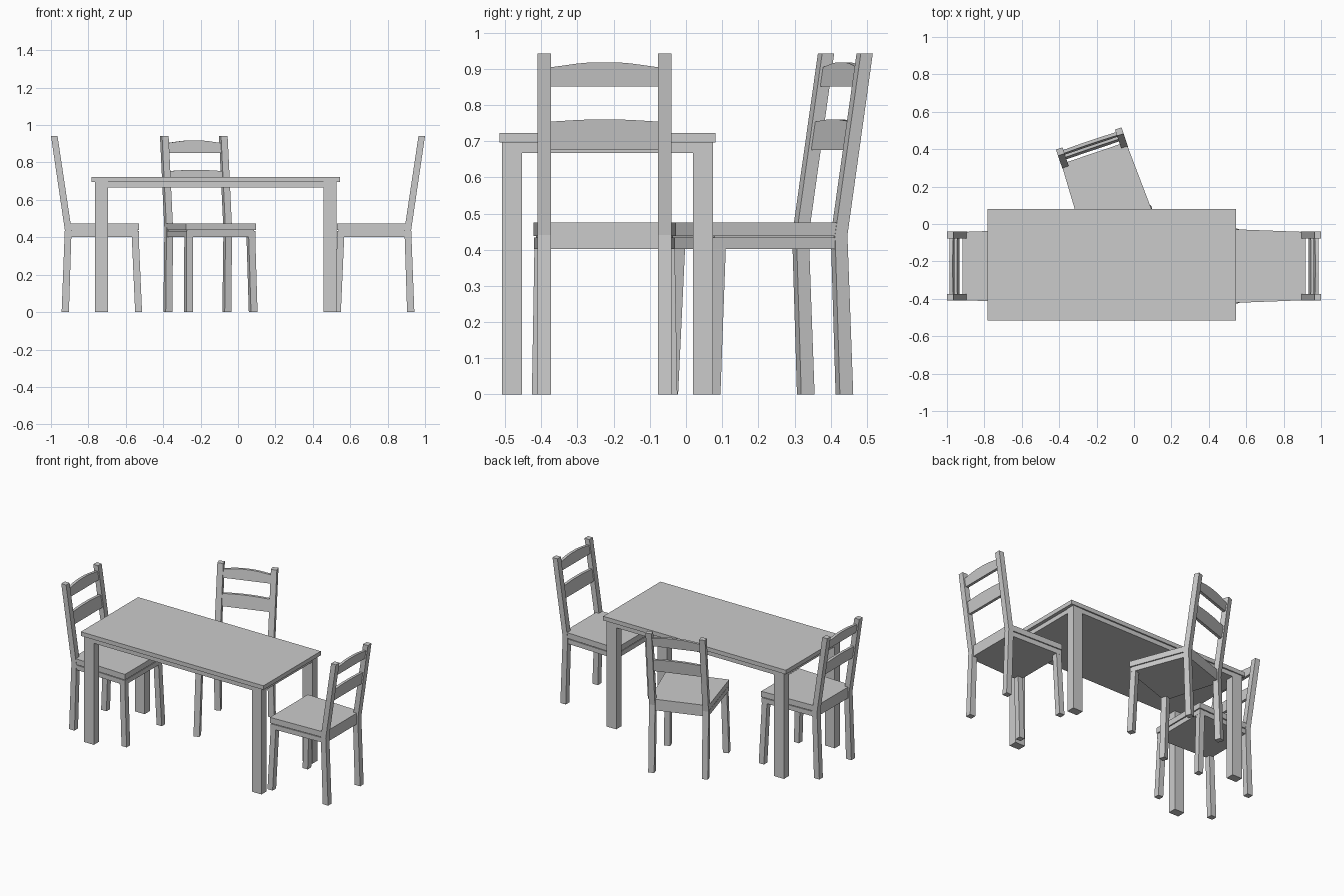
import bpy, bmesh, math
from mathutils import Matrix

if "Cube" in bpy.data.objects:
    bpy.data.objects.remove(bpy.data.objects["Cube"])


def loft(name, rings, mat=Matrix()):
    """Closed solid through a list of matching vertex rings."""
    bm = bmesh.new()
    rows = [[bm.verts.new(mat @ Matrix.Translation(p).translation) for p in r] for r in rings]
    n = len(rows[0])
    bm.faces.new(rows[0])
    bm.faces.new(rows[-1])
    for a, b in zip(rows, rows[1:]):
        for i in range(n):
            j = (i + 1) % n
            bm.faces.new((a[i], a[j], b[j], b[i]))
    bmesh.ops.recalc_face_normals(bm, faces=bm.faces)
    me = bpy.data.meshes.new(name)
    bm.to_mesh(me)
    bm.free()
    ob = bpy.data.objects.new(name, me)
    bpy.context.collection.objects.link(ob)
    return ob


def rect(x0, x1, y0, y1, z):
    return [(x0, y0, z), (x1, y0, z), (x1, y1, z), (x0, y1, z)]


def box(name, x0, x1, y0, y1, z0, z1):
    return loft(name, [rect(x0, x1, y0, y1, z0), rect(x0, x1, y0, y1, z1)])


def seat_plate(name, inset, z0, z1, mat):
    """Tapered plate, notched around the rear posts."""
    half = [(0.150, -0.082), (0.150, -0.100), (0.183 - inset, -0.100), (0.197 - inset, -0.472 + inset)]
    poly = half + [(-x, y) for x, y in reversed(half)]
    return loft(name, [[(x, y, z) for x, y in poly] for z in (z0, z1)], mat)


def post_y(z):
    """Back face of the raked rear post above the seat."""
    return -0.075 * (0.942 - z) / (0.942 - 0.44)


def slat(name, z0, z1, rise, mat):
    """Back slat with a faceted arched top, leaning with the posts."""
    hw = 0.15
    outline = [(-hw, z0), (hw, z0), (hw, z1), (0.075, z1 + rise * 0.75), (0.035, z1 + rise),
               (-0.035, z1 + rise), (-0.075, z1 + rise * 0.75), (-hw, z1)]
    rings = [[(x, post_y(z) - d, z) for x, z in outline] for d in (0.009, 0.027)]
    loft(name, rings, mat)


def chair(tag, loc, angle):
    """Origin below the top of the backrest, chair facing local -y."""
    m = Matrix.Translation((*loc, 0)) @ Matrix.Rotation(math.radians(angle), 4, 'Z')
    # Legs and rear posts on both sides
    for s, side in ((-1, "left"), (1, "right")):
        a, b = s * 0.148, s * 0.185
        loft(f"{tag}_rear_post_{side}", [rect(a, b, -0.096, -0.057, 0),
                                         rect(a, b, -0.11, -0.074, 0.44),
                                         rect(a, b, -0.035, 0, 0.942)], m)
        loft(f"{tag}_front_leg_{side}", [rect(s * 0.164, s * 0.201, -0.487, -0.45, 0),
                                         rect(s * 0.157, s * 0.194, -0.469, -0.432, 0.405)], m)
    # Solid rail block, shadow gap and tapered seat
    seat_plate(f"{tag}_seat_rails", 0.002, 0.402, 0.433, m)
    seat_plate(f"{tag}_seat_gap", 0.008, 0.433, 0.438, m)
    seat_plate(f"{tag}_seat", 0, 0.438, 0.475, m)
    # Backrest
    slat(f"{tag}_lower_slat", 0.676, 0.754, 0.006, m)
    slat(f"{tag}_upper_slat", 0.851, 0.904, 0.014, m)


# Table top
TX, TY = -0.119, -0.217
box("table_top", TX - 0.665, TX + 0.665, TY - 0.298, TY + 0.298, 0.696, 0.723)
# Table legs and underframe
box("table_underframe", TX - 0.643, TX + 0.643, TY - 0.289, TY + 0.289, 0.667, 0.696)
for s in (-1, 1):
    for t in (-1, 1):
        box("table_leg", TX + s * 0.575, TX + s * 0.646, TY + t * 0.237, TY + t * 0.291, 0, 0.696)

# Chairs
chair("left_chair", (-1, -0.225), 90)
chair("right_chair", (1, -0.225), -90)
chair("back_chair", (-0.242, 0.457), 18.7)
